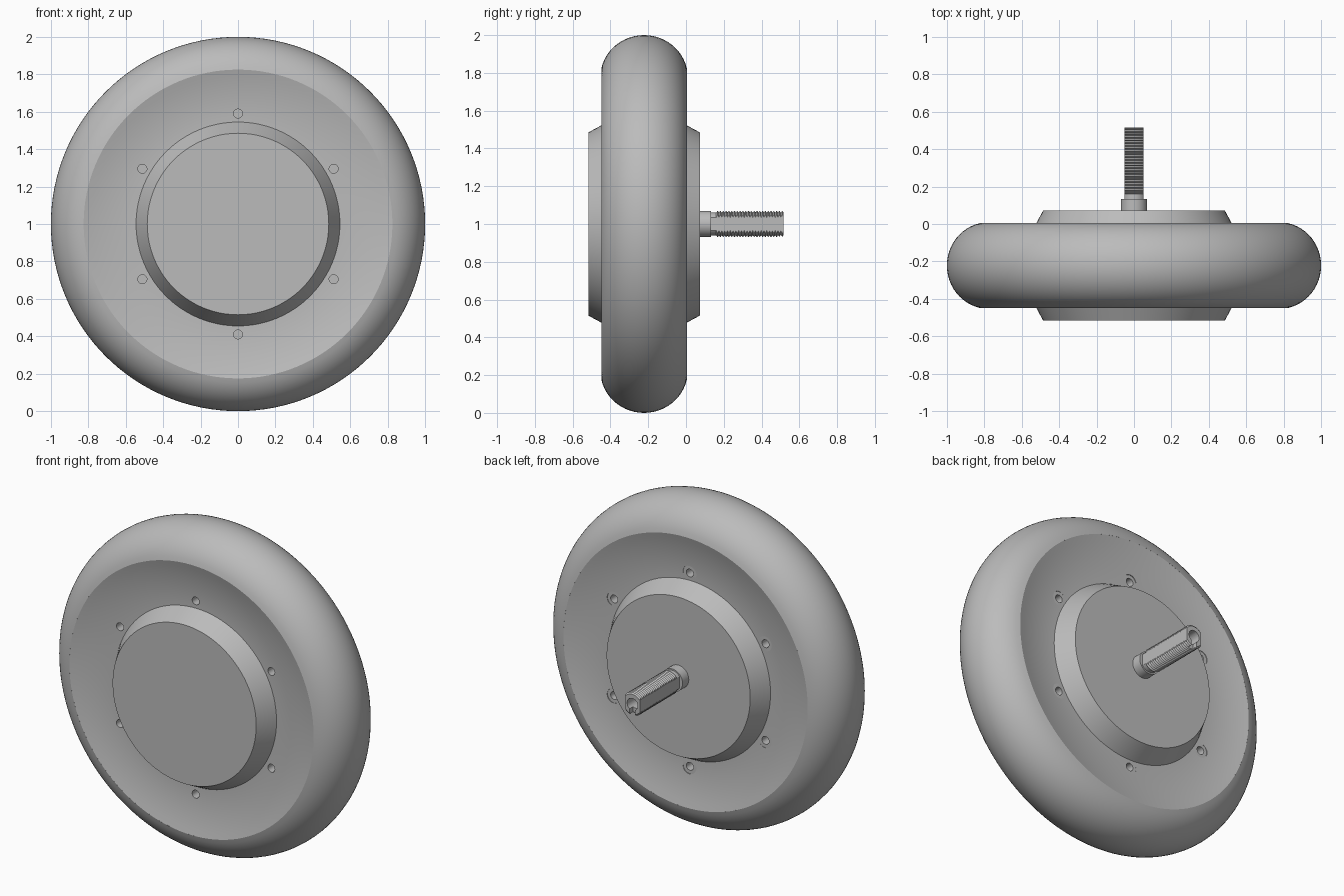
import bpy, bmesh, math
from mathutils import Vector, Matrix

if "Cube" in bpy.data.objects:
    bpy.data.objects.remove(bpy.data.objects["Cube"])

MID = -0.222                      # middle plane of the wheel along y
AXLE = Vector((0, 0, 1))

grey = bpy.data.materials.new("plain grey")
grey.use_nodes = True
colour = (0.5, 0.5, 0.5, 1)
grey.diffuse_color = colour
grey.node_tree.nodes["Principled BSDF"].inputs["Base Color"].default_value = colour


def add_object(name, bm):
    bmesh.ops.recalc_face_normals(bm, faces=bm.faces)
    mesh = bpy.data.meshes.new(name)
    bm.to_mesh(mesh)
    bm.free()
    mesh.materials.append(grey)
    obj = bpy.data.objects.new(name, mesh)
    bpy.context.collection.objects.link(obj)
    return obj


def lathe(name, profile, steps, closed=False):
    """Spin a profile of (radius, y) points around the axle."""
    bm = bmesh.new()
    verts = [bm.verts.new(AXLE + Vector((r, y, 0))) for r, y in profile]
    pairs = list(zip(verts, verts[1:]))
    if closed:
        pairs.append((verts[-1], verts[0]))
    edges = [bm.edges.new(p) for p in pairs]
    bmesh.ops.spin(bm, geom=verts + edges, cent=AXLE, axis=(0, 1, 0),
                   angle=math.tau, steps=steps, use_merge=True)
    bmesh.ops.remove_doubles(bm, verts=bm.verts, dist=1e-5)
    return add_object(name, bm)


def add_pin(bm, radius, y0, y1, x, z, sides=24):
    """Cylinder along y, used for drilling."""
    place = Matrix.Translation((x, (y0 + y1) / 2, z)) @ Matrix.Rotation(math.pi / 2, 4, "X")
    bmesh.ops.create_cone(bm, cap_ends=True, segments=sides, radius1=radius,
                          radius2=radius, depth=y1 - y0, matrix=place)


def add_box(bm, centre, size):
    bmesh.ops.create_cube(bm, size=1, matrix=Matrix.Translation(centre)
                          @ Matrix.Diagonal((*size, 1)))


def carve(obj, bm, operation="DIFFERENCE"):
    cutter = add_object("cutter", bm)
    cutter.hide_render = True
    mod = obj.modifiers.new("carve", "BOOLEAN")
    mod.operation, mod.solver, mod.object = operation, "EXACT", cutter
    bpy.context.view_layer.objects.active = obj
    bpy.ops.object.modifier_apply(modifier=mod.name)
    bpy.data.objects.remove(cutter)


def smooth(obj, degrees):
    bpy.ops.object.select_all(action="DESELECT")
    obj.select_set(True)
    bpy.context.view_layer.objects.active = obj
    bpy.ops.object.shade_smooth_by_angle(angle=math.radians(degrees))


# Tyre: rounded tread, closed by a hidden inner wall
edge = math.acos(0.05 / 0.225)
tyre_profile = []
for i in range(25):
    a = -edge + 2 * edge * i / 24
    tyre_profile.append((0.775 + 0.225 * math.cos(a), MID + 0.232 * math.sin(a)))
smooth(lathe("tyre", tyre_profile, 128, closed=True), 40)

# Dished side plates
dish = []
for i in range(9):
    t = i / 8
    dish.append((0.53 + 0.295 * t, 0.184 + 0.042 * t * t))
dish.insert(0, (0.4, 0.184))
rim = lathe("wheel_disc", [(r, MID + h) for r, h in dish]
            + [(r, MID - h) for r, h in reversed(dish)], 128, closed=True)

# Six bolt holes, counterbored at the back
holes = bmesh.new()
bores = bmesh.new()
for i in range(6):
    a = math.radians(30 + 60 * i)
    x, z = 0.59 * math.cos(a), 1 + 0.59 * math.sin(a)
    add_pin(holes, 0.024, MID - 0.3, MID - 0.13, x, z)
    add_pin(holes, 0.024, MID + 0.13, MID + 0.3, x, z)
    add_pin(bores, 0.045, MID + 0.185, MID + 0.3, x, z)
carve(rim, bores)
carve(rim, holes)
smooth(rim, 20)

# Motor hub with chamfered faces
hub = lathe("motor_hub", [(0, MID - 0.295), (0.485, MID - 0.295), (0.546, MID - 0.182),
                          (0.546, MID + 0.182), (0.485, MID + 0.295), (0, MID + 0.295)], 96)
smooth(hub, 20)

# Axle collar
collar = lathe("axle_collar", [(0, 0.05), (0.07, 0.05), (0.07, 0.133), (0, 0.133)], 48)
smooth(collar, 30)

# Threaded axle with two flats
TEETH, START, END = 24, 0.16, 0.517
pitch = (END - START) / TEETH
thread = [(0, 0.1), (0.061, 0.1), (0.061, START)]
for i in range(TEETH):
    y = START + i * pitch
    thread += [(0.07, y + pitch / 2), (0.061, y + pitch)]
thread.append((0, END))
axle = lathe("threaded_axle", thread, 48)
flats = bmesh.new()
add_box(flats, (0, 0.35, 1), (0.1, 0.7, 0.3))
carve(axle, flats, "INTERSECT")

# Cable bore and its short slot at the tip
bore = bmesh.new()
add_pin(bore, 0.036, 0.25, 0.6, 0, 1, 32)
carve(axle, bore)
slot = bmesh.new()
add_box(slot, (0, 0.53, 0.95), (0.036, 0.09, 0.1))
carve(axle, slot)
smooth(axle, 20)
